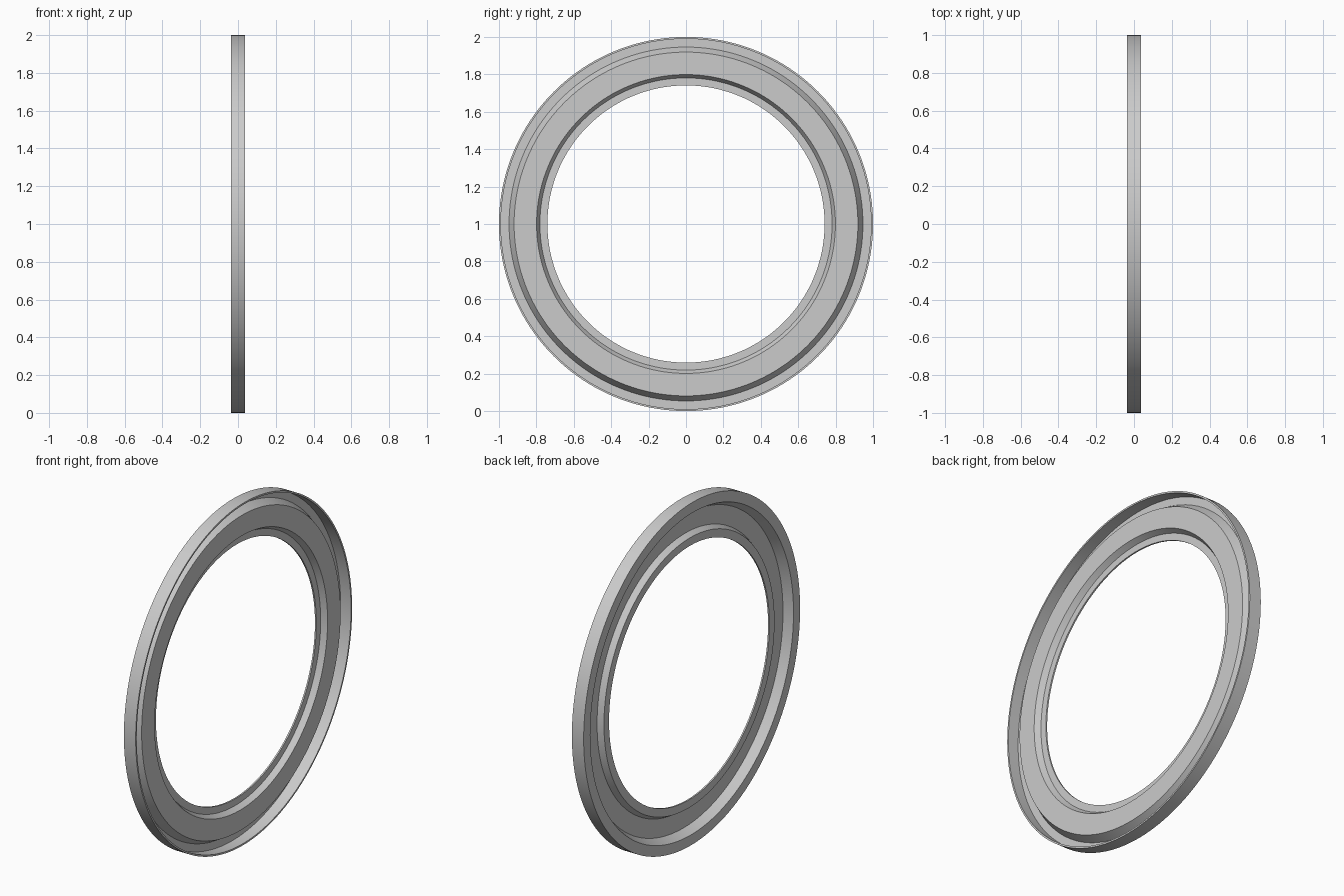
import bpy, bmesh
from math import pi, radians
from mathutils import Vector

cube = bpy.data.objects.get("Cube")
if cube:
    bpy.data.objects.remove(cube, do_unlink=True)

# Plain grey metal
grey = bpy.data.materials.new("light_grey")
grey.use_nodes = True
colour = (0.6, 0.6, 0.6, 1)
grey.diffuse_color = colour
grey.node_tree.nodes["Principled BSDF"].inputs["Base Color"].default_value = colour

# Pressed sheet cross-section as (radius, x): front side inward, then back side outward
front = [(1.0, 0.038), (0.99, 0.038), (0.99, -0.029), (0.946, -0.029),
         (0.919, 0.02), (0.799, 0.02), (0.781, -0.012), (0.741, -0.012)]
back = [(0.741, -0.021), (0.788, -0.021), (0.806, 0.011),
        (0.912, 0.011), (0.939, -0.038), (1.0, -0.038)]


def lathe(name, profile, material, steps=160):
    """Turn a closed (radius, x) profile around the x axis."""
    bm = bmesh.new()
    verts = [bm.verts.new((x, 0, r)) for r, x in profile]
    edges = [bm.edges.new((a, b)) for a, b in zip(verts, verts[1:] + verts[:1])]
    bmesh.ops.spin(bm, geom=verts + edges, cent=(0, 0, 0), axis=(1, 0, 0),
                   angle=2 * pi, steps=steps, use_merge=True)
    bmesh.ops.remove_doubles(bm, verts=bm.verts, dist=1e-5)
    bmesh.ops.recalc_face_normals(bm, faces=bm.faces)
    bmesh.ops.translate(bm, verts=bm.verts, vec=Vector((0, 0, 1)))
    mesh = bpy.data.meshes.new(name)
    bm.to_mesh(mesh)
    bm.free()
    mesh.materials.append(material)
    obj = bpy.data.objects.new(name, mesh)
    bpy.context.collection.objects.link(obj)
    bpy.ops.object.select_all(action="DESELECT")
    obj.select_set(True)
    bpy.context.view_layer.objects.active = obj
    bpy.ops.object.shade_smooth_by_angle(angle=radians(30))
    return obj


# Stamped ring with an outer lip and a raised band
lathe("pressed_ring", front + back, grey)
